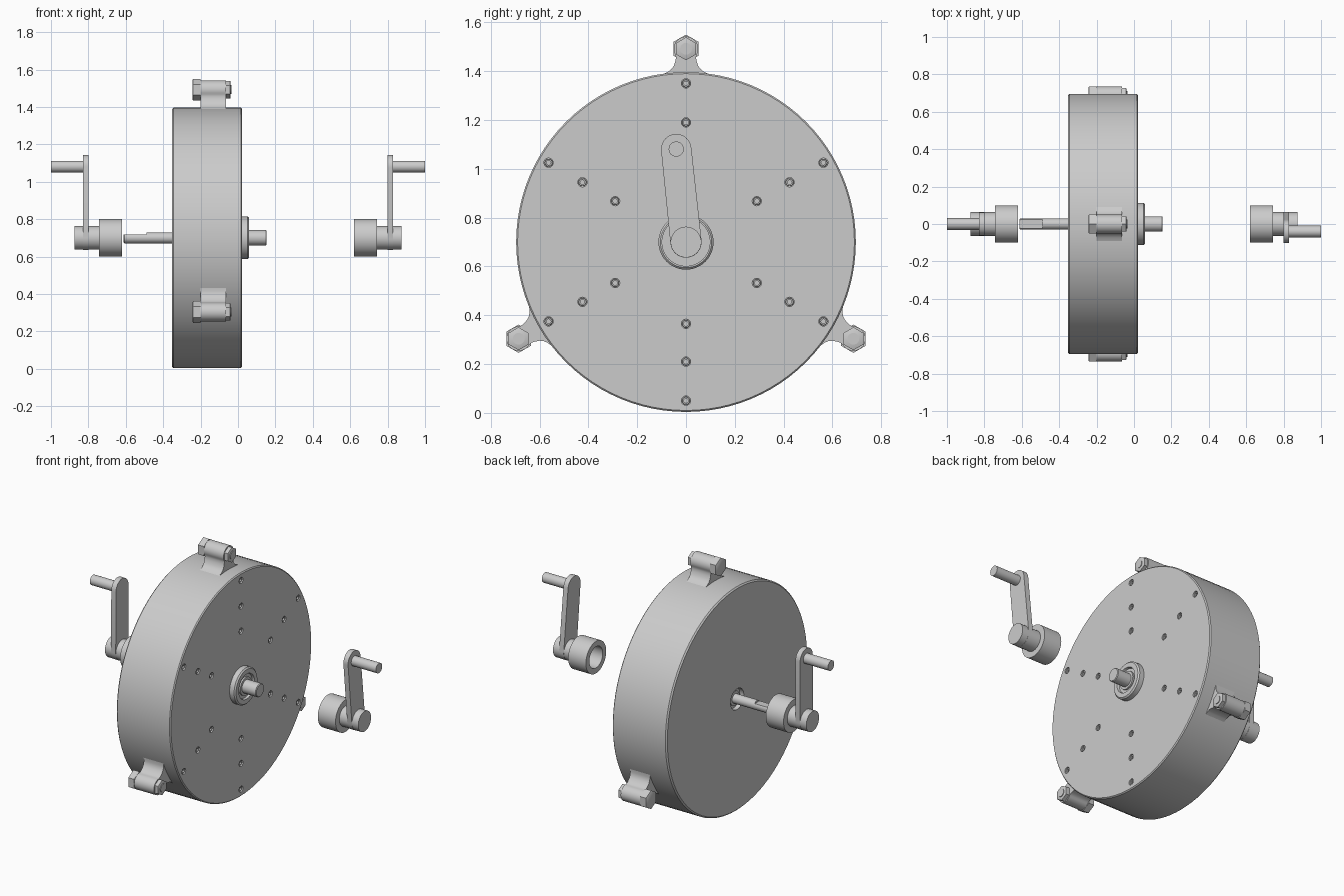
import bpy, bmesh
from math import sin, cos, pi, radians, atan2, hypot

if "Cube" in bpy.data.objects:
    bpy.data.objects.remove(bpy.data.objects["Cube"])

CZ = 0.70          # height of the main axis
R = 0.696          # drum radius
XL, XR = -0.353, 0.021


def finish(bm, name, smooth=True):
    bmesh.ops.remove_doubles(bm, verts=bm.verts, dist=1e-5)
    bmesh.ops.recalc_face_normals(bm, faces=bm.faces)
    me = bpy.data.meshes.new(name)
    bm.to_mesh(me)
    bm.free()
    ob = bpy.data.objects.new(name, me)
    bpy.context.collection.objects.link(ob)
    if smooth:
        shade(ob)
    return ob


def activate(ob):
    bpy.ops.object.select_all(action='DESELECT')
    ob.select_set(True)
    bpy.context.view_layer.objects.active = ob


def shade(ob):
    activate(ob)
    bpy.ops.object.shade_smooth_by_angle(angle=radians(32))


def add_lathe(bm, profile, n, cy, cz, phase=0.0):
    """Spin (x, r) points around an axis parallel to x."""
    rings = []
    for x, r in profile:
        rings.append([bm.verts.new((x, cy + r * cos(phase + 2 * pi * i / n),
                                    cz + r * sin(phase + 2 * pi * i / n))) for i in range(n)])
    for a, b in zip(rings, rings[1:]):
        for i in range(n):
            j = (i + 1) % n
            bm.faces.new((a[i], a[j], b[j], b[i]))


def lathe(name, profile, n=48, cy=0.0, cz=CZ, phase=0.0):
    bm = bmesh.new()
    add_lathe(bm, profile, n, cy, cz, phase)
    return finish(bm, name)


def extrude(name, x0, x1, pts, smooth=True):
    """Extrude a (y, z) outline along x."""
    bm = bmesh.new()
    a = [bm.verts.new((x0, y, z)) for y, z in pts]
    b = [bm.verts.new((x1, y, z)) for y, z in pts]
    bm.faces.new(a)
    bm.faces.new(b)
    for i in range(len(a)):
        j = (i + 1) % len(a)
        bm.faces.new((a[i], a[j], b[j], b[i]))
    return finish(bm, name, smooth)


def cut(ob, cutter):
    mod = ob.modifiers.new("cut", 'BOOLEAN')
    mod.operation, mod.solver, mod.object = 'DIFFERENCE', 'EXACT', cutter
    activate(ob)
    bpy.ops.object.modifier_apply(modifier=mod.name)
    bpy.data.objects.remove(cutter)
    shade(ob)


# drum with a shaft recess on its left face
drum = lathe("drum", [(-0.325, 0), (-0.325, 0.065), (XL, 0.065), (XL, R - 0.008),
                      (XL + 0.008, R), (XR - 0.006, R), (XR, R - 0.006), (XR, 0)], 96)

# screw holes in the right face, and the screws sunk into them
holes, screws = bmesh.new(), bmesh.new()
for k in range(6):
    a = radians(90 + 60 * k)
    for r in (0.65, 0.49, 0.335):
        y, z = r * cos(a), CZ + r * sin(a)
        add_lathe(holes, [(XR - 0.03, 0), (XR - 0.03, 0.019), (XR + 0.02, 0.019), (XR + 0.02, 0)],
                  20, y, z)
        add_lathe(screws, [(XR - 0.029, 0), (XR - 0.029, 0.0165), (XR - 0.007, 0.0165),
                           (XR - 0.005, 0.0145), (XR - 0.005, 0.009), (XR - 0.015, 0.009),
                           (XR - 0.015, 0)], 18, y, z)
cut(drum, finish(holes, "hole_cutter"))
finish(screws, "cover_screws")

# bearing flange on the right and bearing races on both sides
lathe("bearing_flange", [(0.015, 0.113), (0.052, 0.113), (0.06, 0.105), (0.06, 0.078),
                         (0.046, 0.074), (0.046, 0.03)])
lathe("right_inner_race", [(0.04, 0.056), (0.056, 0.056), (0.056, 0.03)])
lathe("left_inner_race", [(-0.32, 0.045), (-0.338, 0.045), (-0.338, 0.02)])

# shafts, the left one with a flat
shaft = lathe("left_shaft", [(-0.31, 0), (-0.31, 0.029), (-0.608, 0.029),
                             (-0.612, 0.025), (-0.612, 0)])
cut(shaft, extrude("flat_cutter", -0.65, -0.49, [(-0.05, CZ + 0.017), (0.05, CZ + 0.017),
                                                 (0.05, CZ + 0.06), (-0.05, CZ + 0.06)], False))
lathe("right_shaft", [(0.03, 0), (0.03, 0.041), (0.149, 0.041), (0.153, 0.037), (0.153, 0)])

# three clamping lugs with bolt and nut
V = 0.792
half = [(0.09, R - 0.03), (0.09, R - 0.006), (0.073, 0.698), (0.06, 0.708),
        (0.05, 0.722), (0.044, 0.74), (0.041, 0.755)]
half += [(0.05 * cos(radians(d)), V + 0.05 * sin(radians(d))) for d in range(-30, 90, 10)]
outline = half + [(0, V + 0.05)] + [(-u, v) for u, v in reversed(half)]
for name, deg in (("top", 90), ("front", 210), ("back", 330)):
    a = radians(deg)
    ca, sa = cos(a), sin(a)
    extrude(name + "_lug", -0.2, -0.065,
            [(v * ca - u * sa, CZ + v * sa + u * ca) for u, v in outline])
    y, z = V * ca, CZ + V * sa
    lathe(name + "_bolt_head", [(-0.2, 0), (-0.2, 0.058), (-0.24, 0.058), (-0.244, 0.05),
                                (-0.244, 0)], 6, y, z, a)
    lathe(name + "_nut", [(-0.065, 0), (-0.065, 0.047), (-0.042, 0.047), (-0.04, 0.043),
                          (-0.04, 0)], 6, y, z, a)
    lathe(name + "_bolt_tip", [(-0.07, 0), (-0.07, 0.024), (-0.036, 0.024), (-0.036, 0)], 24, y, z)

# two cranks: socket hub, boss, arm and grip
for name, s, gy in (("left", -1, 0.0), ("right", 1, -0.04)):
    gz = CZ + 0.381
    lathe(name + "_crank_hub", [(s * x, r) for x, r in (
        (0.72, 0), (0.72, 0.066), (0.62, 0.066), (0.62, 0.1), (0.742, 0.1), (0.742, 0.063),
        (0.873, 0.063), (0.873, 0))])
    t = atan2(gz - CZ, gy)
    arm = [(gy + 0.062 * cos(t + radians(d)), gz + 0.062 * sin(t + radians(d)))
           for d in range(-90, 91, 10)]
    arm += [(0.064 * cos(t + radians(d)), CZ + 0.064 * sin(t + radians(d)))
            for d in range(90, 271, 10)]
    extrude(name + "_crank_arm", s * 0.798, s * 0.83, arm)
    lathe(name + "_crank_grip", [(s * 0.82, 0), (s * 0.82, 0.031), (s * 1.0, 0.031), (s * 1.0, 0)],
          32, gy, gz)
